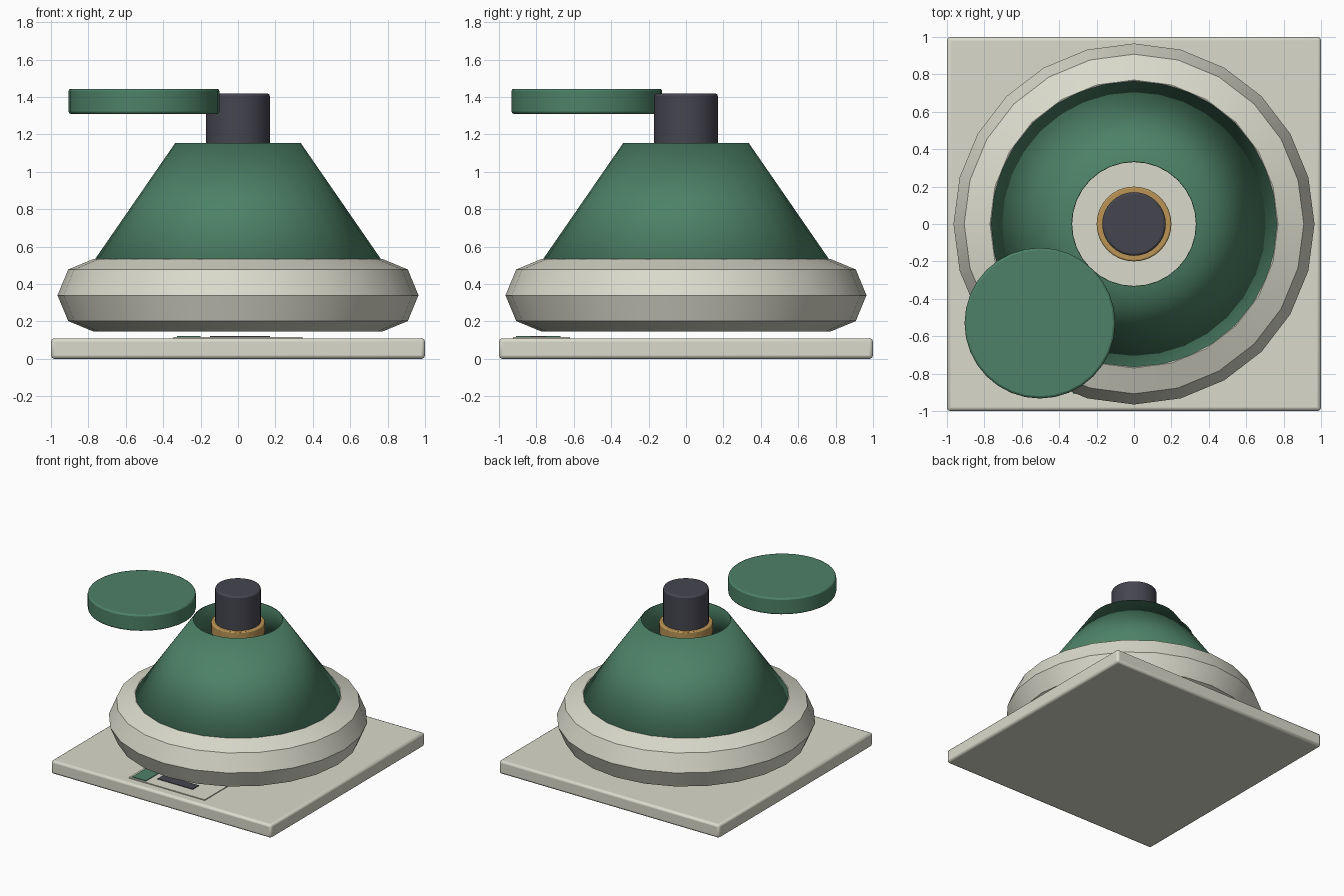
import bpy, bmesh, math

if "Cube" in bpy.data.objects:
    bpy.data.objects.remove(bpy.data.objects["Cube"])


def material(name, rgb):
    m = bpy.data.materials.new(name)
    m.diffuse_color = (*rgb, 1)
    m.use_nodes = True
    m.node_tree.nodes["Principled BSDF"].inputs["Base Color"].default_value = m.diffuse_color
    return m


CREAM = material("cream", (0.70, 0.70, 0.60))
GREEN = material("green", (0.074, 0.22, 0.135))
DARK = material("charcoal", (0.06, 0.06, 0.08))
BRASS = material("brass", (0.50, 0.30, 0.09))


def finish(ob, name, mat, bevel=0, segments=2, smooth=True):
    """Name, colour, bevel and shade a part."""
    ob.name = name
    ob.data.materials.append(mat)
    if bevel:
        b = ob.modifiers.new("bevel", "BEVEL")
        b.width, b.segments = bevel, segments
        b.limit_method, b.angle_limit = "ANGLE", math.radians(40)
    if smooth:
        bpy.ops.object.select_all(action="DESELECT")
        ob.select_set(True)
        bpy.context.view_layer.objects.active = ob
        bpy.ops.object.shade_smooth_by_angle(angle=math.radians(30))
    return ob


def box(name, x0, x1, y0, y1, z0, z1, mat, bevel=0):
    bpy.ops.mesh.primitive_cube_add(
        size=1, location=((x0 + x1) / 2, (y0 + y1) / 2, (z0 + z1) / 2))
    ob = bpy.context.object
    ob.scale = (x1 - x0, y1 - y0, z1 - z0)
    bpy.ops.object.transform_apply(location=False, rotation=False, scale=True)
    return finish(ob, name, mat, bevel)


def cylinder(name, r, z0, z1, mat, x=0, y=0, sides=32, bevel=0):
    bpy.ops.mesh.primitive_cylinder_add(
        vertices=sides, radius=r, depth=z1 - z0, location=(x, y, (z0 + z1) / 2))
    return finish(bpy.context.object, name, mat, bevel)


# Square base with softened edges
box("base_plate", -1, 1, -1, 1, 0, 0.11, CREAM, 0.018)

# Label card on the front of the base, with a colour patch and plain bars
box("label_card", -0.345, 0.345, -0.925, -0.62, 0.109, 0.117, CREAM)
box("label_patch", -0.325, -0.2, -0.91, -0.67, 0.116, 0.122, GREEN)
box("label_bar", -0.15, 0.17, -0.83, -0.75, 0.116, 0.122, DARK)

# Faceted ring floating above the base
bpy.ops.mesh.primitive_torus_add(
    major_radius=0.77, minor_radius=0.195, major_segments=24,
    minor_segments=8, location=(0, 0, 0.34))
finish(bpy.context.object, "padded_ring", CREAM)

# Open conical shade
bpy.ops.mesh.primitive_cone_add(
    vertices=32, radius1=0.77, radius2=0.335, depth=0.63,
    end_fill_type="NOTHING", location=(0, 0, 0.84))
shade = bpy.context.object
wall = shade.modifiers.new("wall", "SOLIDIFY")
wall.thickness, wall.offset = 0.005, -1
finish(shade, "cone_shade", GREEN)

# Central stem and its collar
cylinder("stem", 0.17, 1.0, 1.418, DARK, bevel=0.012)
cylinder("collar", 0.2, 1.05, 1.14, BRASS, bevel=0.008)

# Round lid set off to one side
cylinder("lid", 0.403, 1.31, 1.444, GREEN, x=-0.503, y=-0.53, bevel=0.012)
